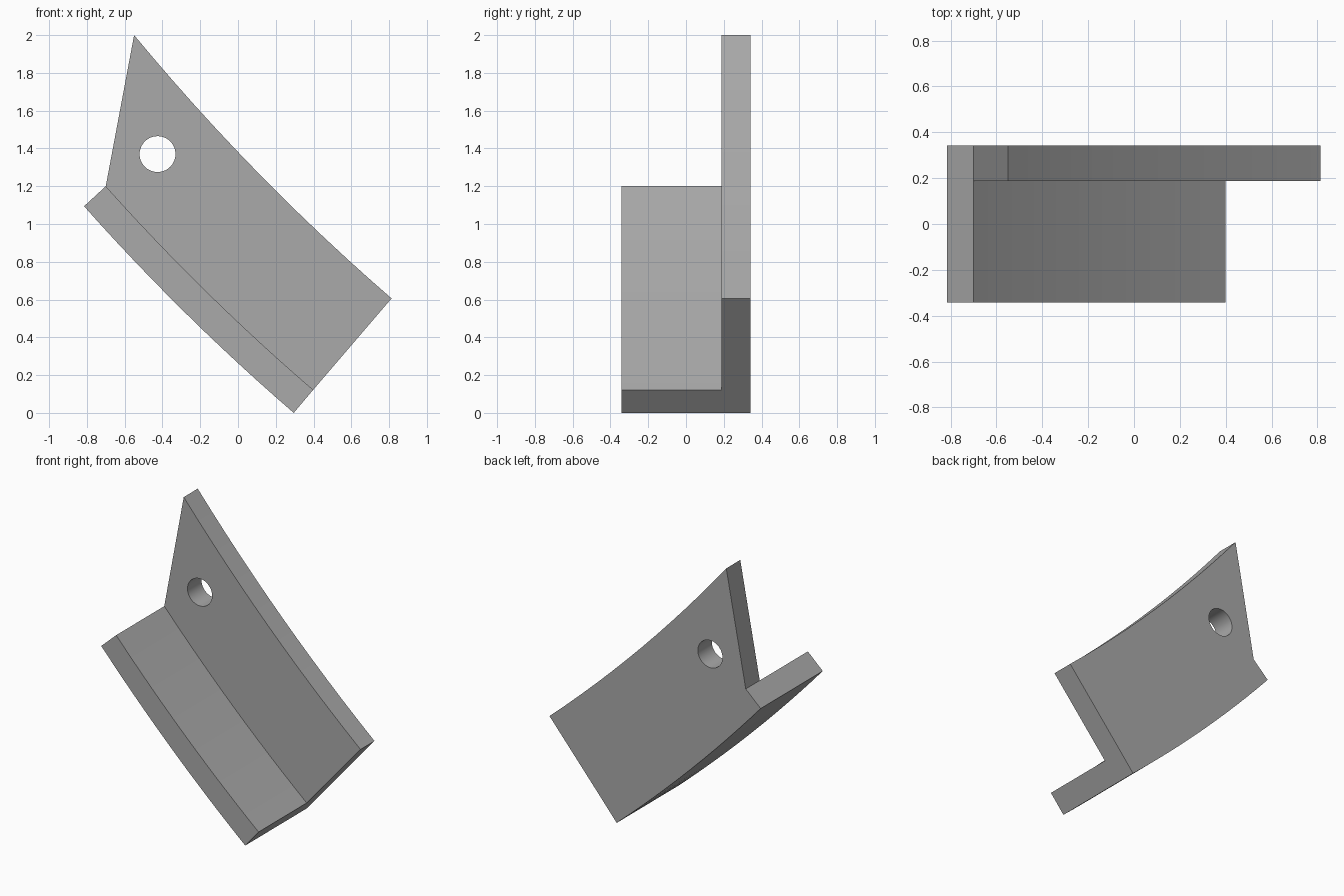
import bpy
import bmesh
from math import radians
from mathutils import Vector

if "Cube" in bpy.data.objects:
    bpy.data.objects.remove(bpy.data.objects["Cube"], do_unlink=True)

RADIUS = 11.8      # bend radius of the curved edges
SEGMENTS = 12
BACK, WEB_FRONT, LEDGE_FRONT = 0.342, 0.188, -0.342

steel = bpy.data.materials.new("grey steel")
steel.use_nodes = True
steel.diffuse_color = (0.4, 0.4, 0.4, 1)
steel.node_tree.nodes["Principled BSDF"].inputs["Base Color"].default_value = (0.4, 0.4, 0.4, 1)


def arc(start, end):
    """Shallow arc in the xz plane, bowed towards the lower left."""
    a, b = Vector(start), Vector(end)
    chord = b - a
    sag = chord.length_squared / (8 * RADIUS)
    bow = Vector((chord.y, -chord.x)).normalized() * sag
    points = []
    for i in range(SEGMENTS + 1):
        t = i / SEGMENTS
        points.append(a + chord * t + bow * 4 * t * (1 - t))
    return points


def extrude(bm, faces, distance, keep):
    result = bmesh.ops.extrude_face_region(bm, geom=faces, use_keep_orig=keep)["geom"]
    verts = [g for g in result if isinstance(g, bmesh.types.BMVert)]
    bmesh.ops.translate(bm, verts=verts, vec=(0, distance, 0))
    return [g for g in result if isinstance(g, bmesh.types.BMFace)]


# Curved angle bracket: upright web with a ledge along its lower edge
bm = bmesh.new()
bottom, crease, top = [
    [bm.verts.new((p.x, BACK, p.y)) for p in arc(start, end)]
    for start, end in (((-0.815, 1.094), (0.295, 0.0)),
                       ((-0.70, 1.20), (0.398, 0.122)),
                       ((-0.55, 2.0), (0.813, 0.606)))
]
ledge_face = bm.faces.new(bottom + crease[::-1])
web_face = bm.faces.new(crease + top[::-1])
front = extrude(bm, [ledge_face, web_face], WEB_FRONT - BACK, True)
ledge_front = min(front, key=lambda f: f.calc_center_median().z)
extrude(bm, [ledge_front], LEDGE_FRONT - WEB_FRONT, False)
bmesh.ops.recalc_face_normals(bm, faces=bm.faces)
bmesh.ops.dissolve_limit(bm, angle_limit=0.001, verts=bm.verts, edges=bm.edges)
mesh = bpy.data.meshes.new("curved_angle_bracket")
bm.to_mesh(mesh)
bm.free()
bracket = bpy.data.objects.new("curved_angle_bracket", mesh)
bpy.context.collection.objects.link(bracket)
mesh.materials.append(steel)

# Round bolt hole through the web
bpy.ops.mesh.primitive_cylinder_add(vertices=48, radius=0.095, depth=0.4,
                                    location=(-0.426, 0.265, 1.37),
                                    rotation=(radians(90), 0, 0))
cutter = bpy.context.object
cutter.name = "bolt_hole_cutter"
cutter.data.materials.append(steel)
cutter.hide_render = True
cutter.hide_viewport = True
hole = bracket.modifiers.new("bolt_hole", "BOOLEAN")
hole.operation = "DIFFERENCE"
hole.solver = "EXACT"
hole.object = cutter

# Bake the hole, then smooth its wall and the curved edges
bpy.context.view_layer.update()
evaluated = bracket.evaluated_get(bpy.context.evaluated_depsgraph_get())
finished = bpy.data.meshes.new_from_object(evaluated)
bracket.modifiers.clear()
bracket.data = finished
bpy.data.objects.remove(cutter, do_unlink=True)
bpy.ops.object.select_all(action="DESELECT")
bracket.select_set(True)
bpy.context.view_layer.objects.active = bracket
bpy.ops.object.shade_smooth_by_angle(angle=radians(30))
